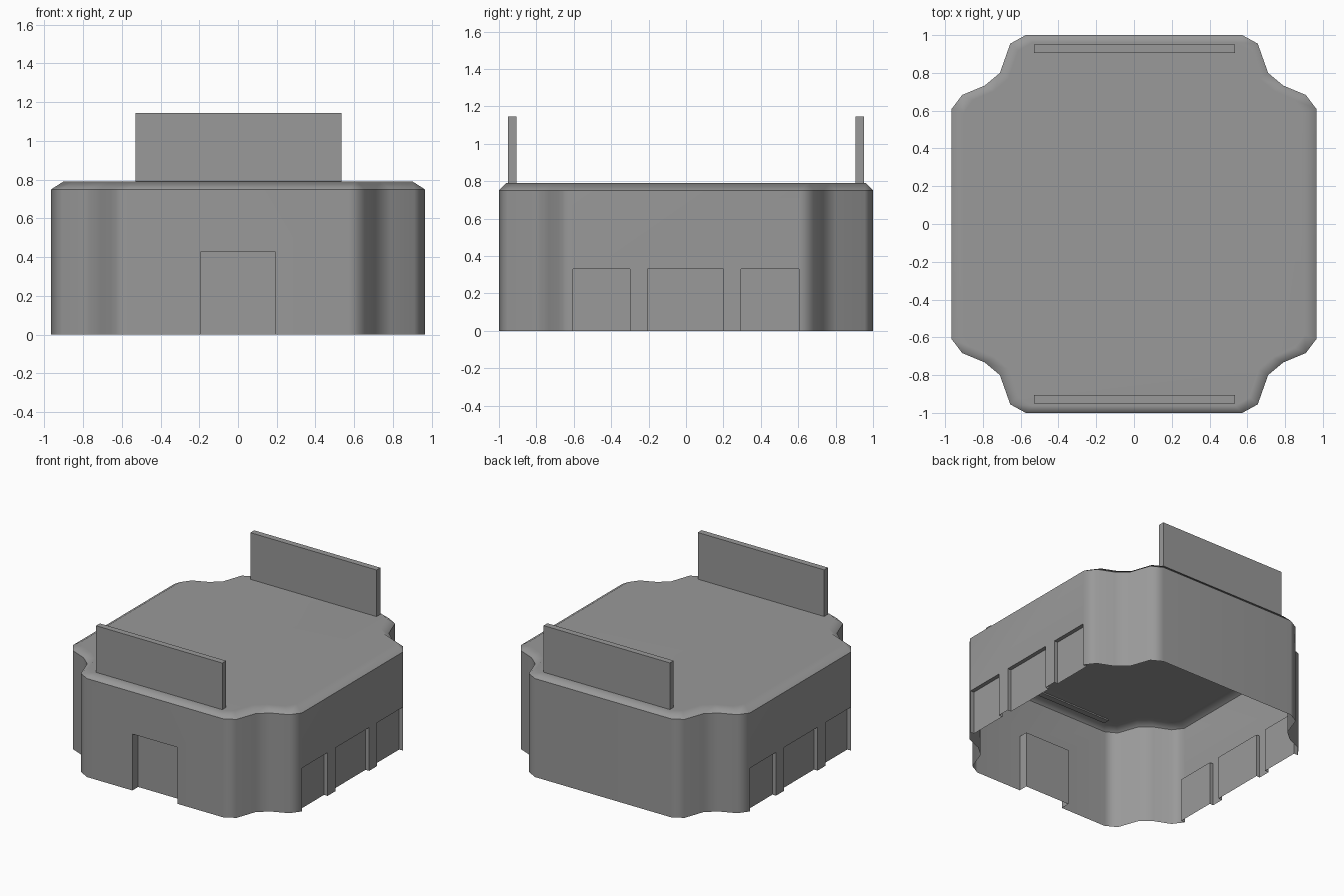
import bpy, bmesh
from mathutils import Vector

if "Cube" in bpy.data.objects:
    bpy.data.objects.remove(bpy.data.objects["Cube"])

Z_WALL, Z_ROOF = 0.75, 0.79

# One corner of the plan outline, mirrored into all four quadrants (anticlockwise)
corner = [(0.965, 0.61), (0.91, 0.683), (0.79, 0.733),
          (0.71, 0.80), (0.655, 0.955), (0.573, 1.0)]
outline = (corner
           + [(-x, y) for x, y in reversed(corner)]
           + [(-x, -y) for x, y in corner]
           + [(x, -y) for x, y in reversed(corner)])
n = len(outline)

# Recesses per wall: (start, end, height, depth), measured from the wall centre
windows = [(-0.605, -0.30, 0.33, 0.03), (-0.205, 0.20, 0.33, 0.03), (0.295, 0.605, 0.33, 0.03)]
windows_left = [(-b, -a, h, d) for a, b, h, d in reversed(windows)]
recesses = {11: windows_left,                 # left wall
            17: [(-0.19, 0.19, 0.43, 0.07)],  # front door
            23: windows}                      # right wall

# Dark grey for every part
grey = bpy.data.materials.new("dark_grey")
grey.diffuse_color = (0.32, 0.32, 0.32, 1)
grey.use_nodes = True
grey.node_tree.nodes["Principled BSDF"].inputs["Base Color"].default_value = grey.diffuse_color

bm = bmesh.new()


def face(points):
    bm.faces.new([bm.verts.new(p) for p in points])


def wall(a, b, openings):
    """Wall with notched openings, each backed by a recessed panel."""
    a, b = Vector((*a, 0)), Vector((*b, 0))
    along = (b - a).normalized()
    inward = Vector((-along.y, along.x, 0))
    mid = (a + b) / 2
    up = Vector((0, 0, Z_WALL))
    border = [a]
    for s, e, h, d in openings:
        p, q = mid + along * s, mid + along * e
        rise, back = Vector((0, 0, h)), inward * d
        border += [p, p + rise, q + rise, q]
        face([p + back, q + back, q + back + rise, p + back + rise])
        face([p, p + back, p + back + rise, p + rise])
        face([q + back, q, q + rise, q + back + rise])
        face([p + rise, p + back + rise, q + back + rise, q + rise])
    face(border + [b, b + up, a + up])


# Casing: open-bottomed shell with bevelled roof edge
rim = [(x * 0.935, y * 0.962, Z_ROOF) for x, y in outline]
for i in range(n):
    j = (i + 1) % n
    a, b = outline[i], outline[j]
    wall(a, b, recesses.get(i, []))
    face([(*a, Z_WALL), (*b, Z_WALL), rim[j], rim[i]])
face(rim)
bmesh.ops.remove_doubles(bm, verts=bm.verts, dist=0.0005)

mesh = bpy.data.meshes.new("casing")
bm.to_mesh(mesh)
bm.free()
mesh.materials.append(grey)
casing = bpy.data.objects.new("casing", mesh)
bpy.context.collection.objects.link(casing)
bpy.context.view_layer.objects.active = casing
casing.select_set(True)
bpy.ops.object.shade_smooth_by_angle(angle=0.745)
casing.select_set(False)

# Keep the large walls and roof evenly shaded
weighted = casing.modifiers.new("even_shading", 'WEIGHTED_NORMAL')
weighted.keep_sharp = True

# Upright roof panels at front and back
for name, y in (("front_roof_panel", -0.928), ("back_roof_panel", 0.928)):
    bpy.ops.mesh.primitive_cube_add(size=1, location=(0.002, y, 0.9625))
    panel = bpy.context.object
    panel.name = name
    panel.scale = (1.064, 0.046, 0.365)
    panel.data.materials.append(grey)
